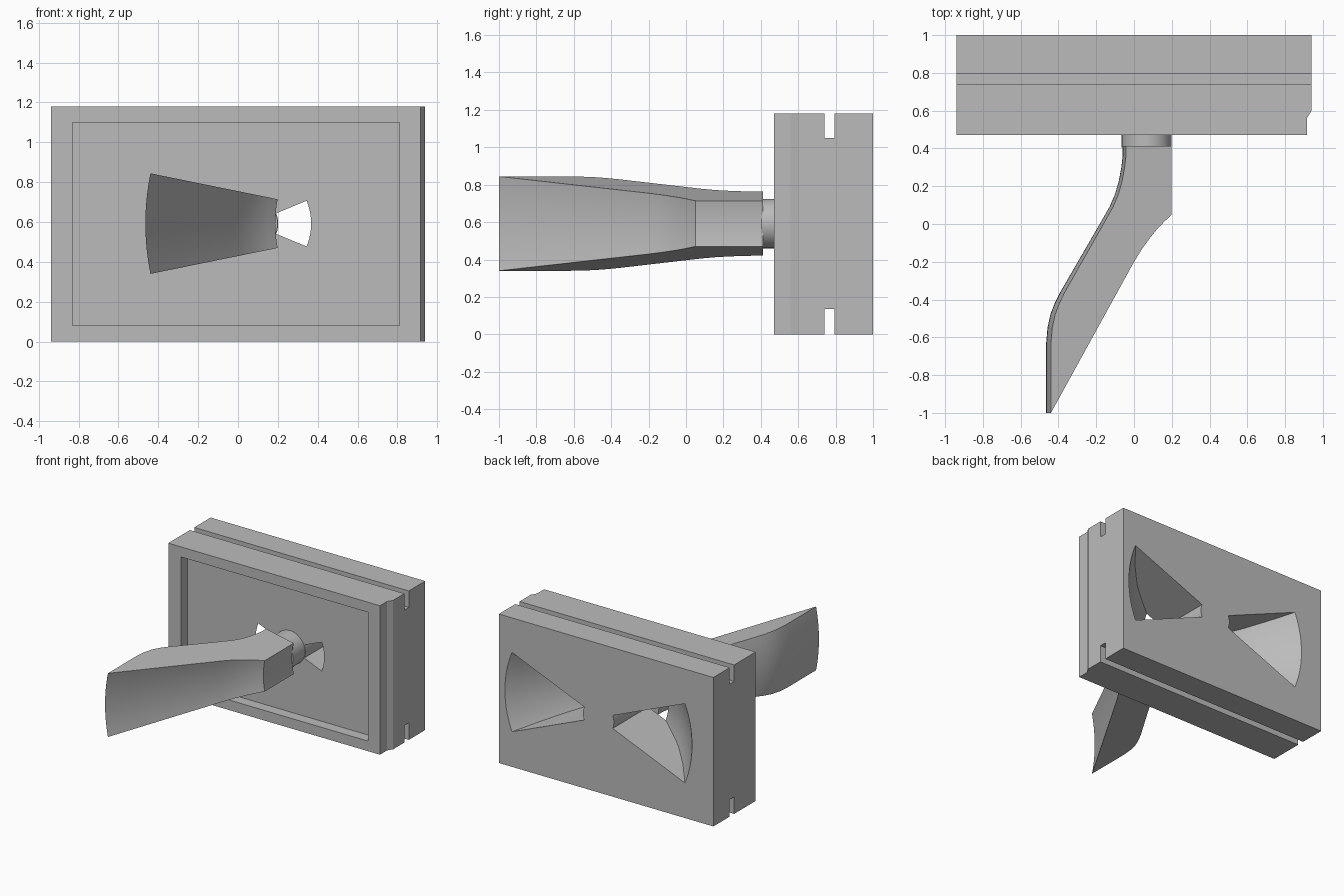
import bpy, bmesh, math
from mathutils import Matrix

old = bpy.data.objects.get("Cube")
if old:
    bpy.data.objects.remove(old, do_unlink=True)

MID_Z = 0.592      # height of the shaft axis
SHAFT_X = 0.067

grey = bpy.data.materials.new("plain_grey")
grey.use_nodes = True
grey.diffuse_color = (0.5, 0.5, 0.5, 1)
grey.node_tree.nodes["Principled BSDF"].inputs["Base Color"].default_value = (0.5, 0.5, 0.5, 1)


def finish(name, bm):
    bmesh.ops.recalc_face_normals(bm, faces=bm.faces)
    mesh = bpy.data.meshes.new(name)
    bm.to_mesh(mesh)
    bm.free()
    mesh.materials.append(grey)
    obj = bpy.data.objects.new(name, mesh)
    bpy.context.collection.objects.link(obj)
    return obj


def box(name, x, y, z):
    bm = bmesh.new()
    bmesh.ops.create_cube(bm, size=1)
    for v in bm.verts:
        v.co = [a + (b - a) * (c + 0.5) for (a, b), c in zip((x, y, z), v.co)]
    return finish(name, bm)


def prism(name, outline, height):
    """Plan outline extruded upwards from the ground."""
    bm = bmesh.new()
    face = bm.faces.new([bm.verts.new((x, y, 0)) for x, y in outline])
    top = bmesh.ops.extrude_face_region(bm, geom=[face])["geom"]
    bmesh.ops.translate(bm, vec=(0, 0, height),
                        verts=[g for g in top if isinstance(g, bmesh.types.BMVert)])
    return finish(name, bm)


def sector(name, profile, centre_x, facing, half_angle, steps):
    """Closed (radius, y) profile swept through a wedge about a y-parallel axis."""
    bm = bmesh.new()
    rings = []
    for i in range(steps + 1):
        a = math.radians(half_angle) * (2 * i / steps - 1)
        rings.append([bm.verts.new((centre_x + facing * r * math.cos(a), y,
                                    MID_Z + r * math.sin(a))) for r, y in profile])
    n = len(profile)
    for low, high in zip(rings, rings[1:]):
        for j in range(n):
            k = (j + 1) % n
            bm.faces.new((low[j], low[k], high[k], high[j]))
    bm.faces.new(rings[0])
    bm.faces.new(rings[-1])
    return finish(name, bm)


def activate(obj):
    bpy.ops.object.select_all(action='DESELECT')
    obj.select_set(True)
    bpy.context.view_layer.objects.active = obj


def smooth(obj):
    activate(obj)
    bpy.ops.object.shade_smooth_by_angle(angle=math.radians(25))


def cut(obj, cutter):
    cutter.hide_render = True
    mod = obj.modifiers.new("cut", 'BOOLEAN')
    mod.operation, mod.solver, mod.object = 'DIFFERENCE', 'EXACT', cutter
    activate(obj)
    bpy.ops.object.modifier_apply(modifier=mod.name)
    bpy.data.objects.remove(cutter, do_unlink=True)


# Block with a stepped front corner
body = prism("body", [(-0.94, 0.47), (0.915, 0.47), (0.915, 0.56),
                      (0.94, 0.60), (0.94, 1), (-0.94, 1)], 1.18)

# Seal grooves along the top and bottom
for z in ((-0.1, 0.135), (1.05, 1.3)):
    cut(body, box("groove_cutter", (-1.1, 1.1), (0.74, 0.795), z))

# Shallow rectangular recess in the front
cut(body, box("recess_cutter", (-0.83, 0.81), (0.4, 0.555), (0.08, 1.10)))

# Pair of flared wedge openings either side of the shaft
flare = [(0.135, 0.5), (0.30, 0.5), (0.30, 0.555), (0.39, 0.61), (0.47, 0.66),
         (0.54, 0.71), (0.61, 0.775), (0.68, 0.84), (0.75, 0.92),
         (0.82, 1.0), (0.82, 1.1), (0.135, 1.1)]
for side in (-1, 1):
    cut(body, sector("port_cutter", flare, SHAFT_X, side, 22.5, 24))
smooth(body)

# Round shaft joining block and handle
bm = bmesh.new()
bmesh.ops.create_cone(bm, cap_ends=True, segments=64, radius1=0.132, radius2=0.132, depth=0.16,
                      matrix=Matrix.Translation((SHAFT_X, 0.485, MID_Z)) @ Matrix.Rotation(math.pi / 2, 4, 'X'))
smooth(finish("shaft", bm))

# Curved flaring handle
handle = [(0.613, 0.413), (0.86, 0.413), (0.86, 0.36), (0.867, 0.30), (0.88, 0.23),
          (0.90, 0.16), (0.93, 0.09), (0.97, 0.02), (1.19, -0.36), (1.22, -0.42),
          (1.243, -0.48), (1.258, -0.55), (1.265, -0.63), (1.265, -1),
          (0.816, -0.20), (0.775, -0.135), (0.735, -0.08), (0.69, -0.025),
          (0.65, 0.015), (0.613, 0.05)]
smooth(sector("handle", handle, 0.80, -1, 11.5, 16))
